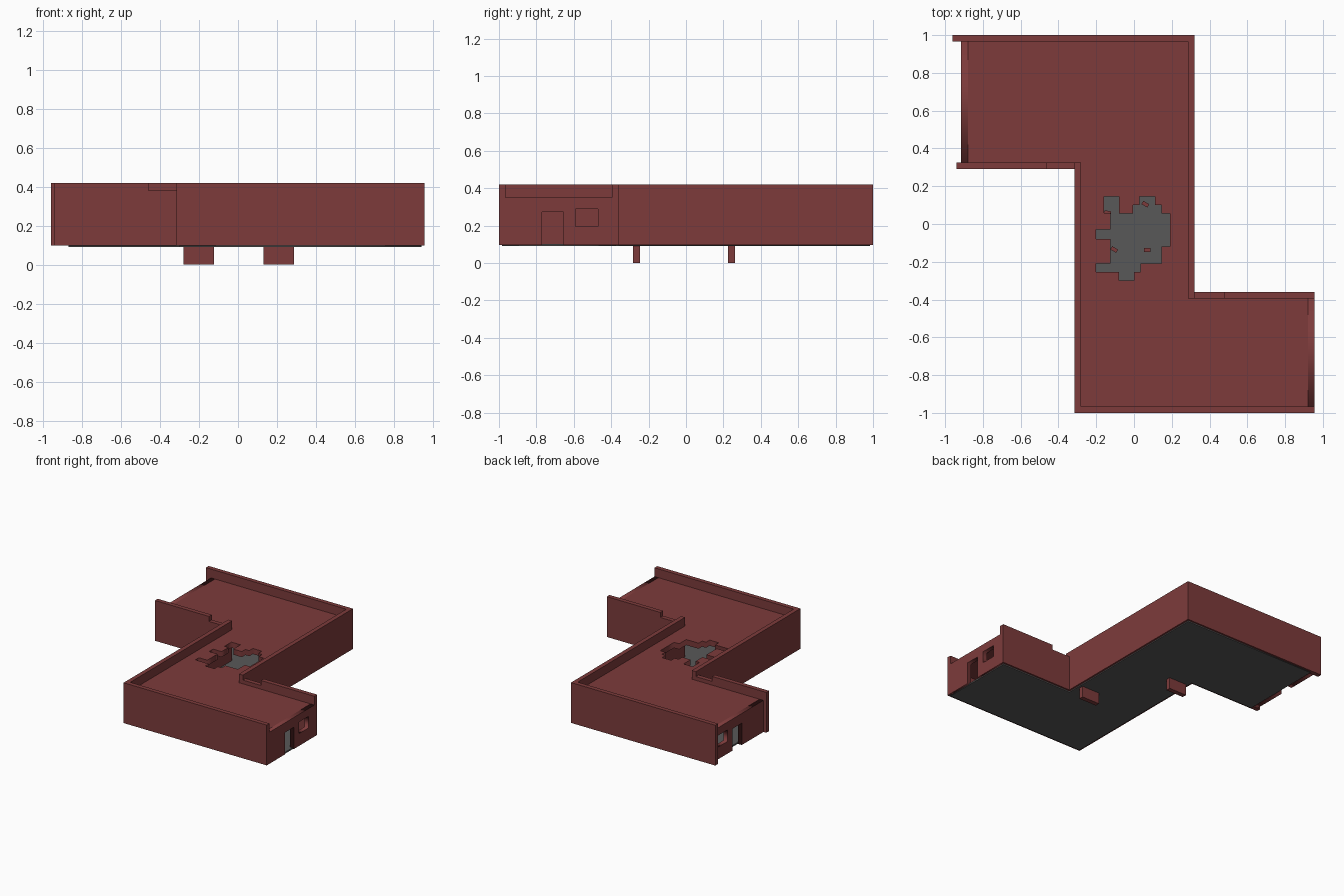
import bpy, math

if "Cube" in bpy.data.objects:
    bpy.data.objects.remove(bpy.data.objects["Cube"])


def material(name, rgb):
    m = bpy.data.materials.new(name)
    m.diffuse_color = (*rgb, 1)
    m.use_nodes = True
    m.node_tree.nodes["Principled BSDF"].inputs["Base Color"].default_value = m.diffuse_color
    return m


RED = material("brick_red", (0.205, 0.044, 0.044))
GREY = material("floor_grey", (0.098, 0.098, 0.098))


def box(name, x0, x1, y0, y1, z0, z1, mat=RED, turn=0):
    bpy.ops.mesh.primitive_cube_add(size=1, location=((x0 + x1) / 2, (y0 + y1) / 2, (z0 + z1) / 2))
    o = bpy.context.object
    o.name = name
    o.scale = (x1 - x0, y1 - y0, z1 - z0)
    o.rotation_euler.z = math.radians(turn)
    o.data.materials.append(mat)
    return o


def plate(name, loops, thick, loc, rot, mat):
    """Flat slab from an outline plus hole loops, centred on its thickness."""
    cu = bpy.data.curves.new(name, 'CURVE')
    cu.dimensions = '2D'
    cu.fill_mode = 'BOTH'
    cu.extrude = thick / 2
    for pts in loops:
        s = cu.splines.new('POLY')
        s.points.add(len(pts) - 1)
        for p, (x, y) in zip(s.points, pts):
            p.co = (x, y, 0, 1)
        s.use_cyclic_u = True
    tmp = bpy.data.objects.new(name + "_outline", cu)
    bpy.context.collection.objects.link(tmp)
    dg = bpy.context.evaluated_depsgraph_get()
    me = bpy.data.meshes.new_from_object(tmp.evaluated_get(dg))
    bpy.data.objects.remove(tmp)
    o = bpy.data.objects.new(name, me)
    bpy.context.collection.objects.link(o)
    o.location, o.rotation_euler = loc, rot
    me.materials.clear()
    me.materials.append(mat)
    return o


def z_shape(w, e, s, n, left, right, wing_s, wing_n):
    """Plan outline: middle bar w..e, wings reaching left (north) and right (south)."""
    return [(w, s), (right, s), (right, wing_s), (e, wing_s), (e, n),
            (left, n), (left, wing_n), (w, wing_n)]


# Outer walls with parapets
B, T, LOW, ROOF = 0.097, 0.42, 0.38, 0.35
box("south_wall", -0.315, 0.955, -1, -0.965, B, T)
box("west_wall", -0.315, -0.28, -0.965, 0.325, B, T)
box("north_wing_side_wall", -0.94, -0.46, 0.29, 0.325, B, T)
box("north_wing_low_wall", -0.46, -0.315, 0.29, 0.325, B, LOW)
box("north_wall", -0.96, 0.32, 0.965, 1, B, T)
box("east_wall", 0.285, 0.32, -0.395, 0.965, B, T)
box("south_wing_low_wall", 0.32, 0.48, -0.395, -0.36, B, LOW)
box("south_wing_side_wall", 0.48, 0.955, -0.395, -0.36, B, T)


# End walls, each with a doorway and a window
def end_wall(name, x, y0, y1, shift):
    d0, d1, w0, w1 = (v + shift for v in (-0.77, -0.655, -0.59, -0.47))
    outline = [(y0, B), (d0, B), (d0, 0.272), (d1, 0.272), (d1, B), (y1, B), (y1, ROOF), (y0, ROOF)]
    window = [(w0, 0.195), (w1, 0.195), (w1, 0.288), (w0, 0.288)]
    plate(name, [outline, window], 0.035, (x, 0, 0), (math.pi / 2, 0, math.pi / 2), RED)


end_wall("south_wing_end_wall", 0.9375, -0.965, -0.395, 0)
end_wall("north_wing_end_wall", -0.8975, 0.325, 0.965, 1.37)

# Roof with a ragged hole
hole = [(-.16, .145), (-.08, .145), (-.08, .055), (-.005, .055), (-.005, .1), (.03, .1),
        (.03, .145), (.11, .145), (.11, .1), (.145, .1), (.145, .055), (.19, .055),
        (.19, -.12), (.145, -.12), (.145, -.21), (.035, -.21), (.035, -.255), (0, -.255),
        (0, -.3), (-.08, -.3), (-.08, -.255), (-.2, -.255), (-.2, -.21), (-.125, -.21),
        (-.125, -.08), (-.2, -.08), (-.2, -.03), (-.125, -.03), (-.125, .057), (-.16, .057)]
plate("roof", [z_shape(-0.28, 0.285, -0.965, 0.965, -0.88, 0.92, -0.395, 0.325), hole],
      0.045, (0, 0, ROOF - 0.0225), (0, 0, 0), RED)

# Floor slab
plate("floor", [z_shape(-0.3, 0.305, -0.985, 0.985, -0.87, 0.94, -0.375, 0.305)],
      0.012, (0, 0, 0.096), (0, 0, 0), GREY)

# Two support feet
box("south_foot", 0.13, 0.287, -0.283, -0.247, 0, 0.095)
box("north_foot", -0.28, -0.123, 0.225, 0.262, 0, 0.095)

# Rubble lying under the hole
for i, (x, y, a) in enumerate([(.06, .105, -30), (-.14, .06, -10), (-.105, -.135, -30), (.07, -.138, 0)]):
    box(f"rubble_{i + 1}", x - .018, x + .018, y - .01, y + .01, 0.1, 0.12, RED, a)
